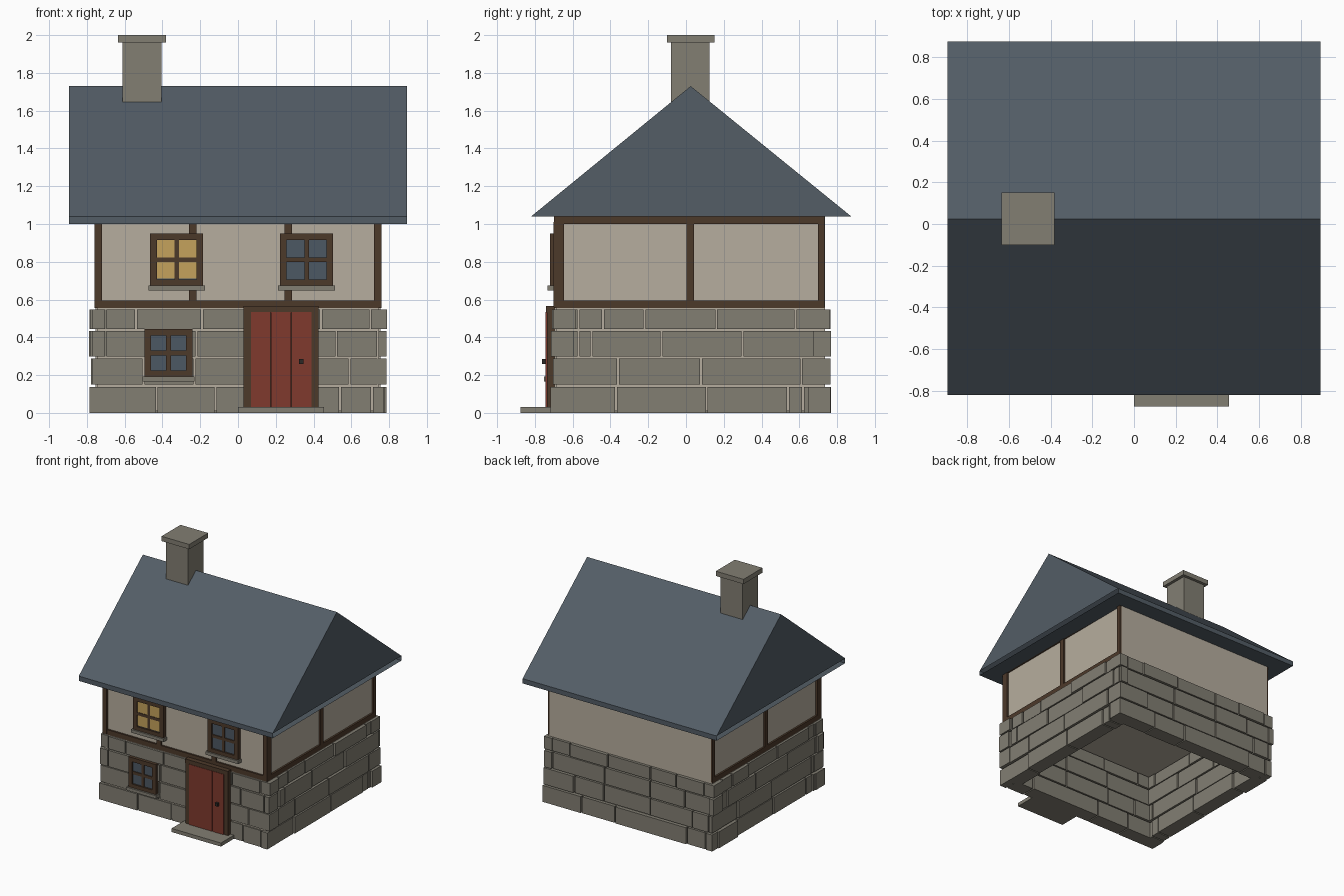
import bpy
import bmesh
import random
from mathutils import Matrix, Vector

default_cube = bpy.data.objects.get("Cube")
if default_cube:
    bpy.data.objects.remove(default_cube, do_unlink=True)

rng = random.Random(4)


def make_material(name, srgb):
    """Flat material from a display colour, stored as linear values."""
    linear = [((c + 0.055) / 1.055) ** 2.4 for c in srgb] + [1.0]
    mat = bpy.data.materials.new(name)
    mat.use_nodes = True
    mat.diffuse_color = linear
    shader = mat.node_tree.nodes["Principled BSDF"]
    shader.inputs["Base Color"].default_value = linear
    shader.inputs["Roughness"].default_value = 0.9
    return mat


stone = make_material("grey stone", (0.51, 0.495, 0.45))
plaster = make_material("cream plaster", (0.715, 0.68, 0.62))
timber = make_material("dark timber", (0.30, 0.225, 0.165))
slate = make_material("blue slate", (0.325, 0.365, 0.40))
door_red = make_material("door red", (0.50, 0.225, 0.18))
glass = make_material("dark glass", (0.30, 0.345, 0.39))
lit_glass = make_material("lit glass", (0.77, 0.635, 0.36))
iron = make_material("dark iron", (0.17, 0.16, 0.15))


def finish(name, bm, mat):
    mesh = bpy.data.meshes.new(name)
    bm.to_mesh(mesh)
    bm.free()
    mesh.materials.append(mat)
    obj = bpy.data.objects.new(name, mesh)
    bpy.context.collection.objects.link(obj)
    return obj


def add_box(bm, x, y, z):
    """Add a box given its (low, high) range on each axis."""
    low, high = (Vector(v) for v in zip(x, y, z))
    bmesh.ops.create_cube(bm, size=1, matrix=Matrix.Translation((low + high) / 2)
                          @ Matrix.Diagonal((*(high - low), 1)))


def boxes(name, mat, *ranges):
    bm = bmesh.new()
    for x, y, z in ranges:
        add_box(bm, x, y, z)
    return finish(name, bm, mat)


def around(centre, width):
    return (centre - width / 2, centre + width / 2)


# Main extents
WALL_X = 0.745
FRONT, BACK = -0.685, 0.735
FLOOR = 0.56
EAVE, GABLE_BASE, RIDGE = 1.0, 1.04, 1.73
ROOF_X, ROOF_FRONT, ROOF_BACK = 0.895, -0.82, 0.875
side_y = (FRONT, BACK)

# Upper storey, reaching up inside the roof
boxes("upper_storey", plaster, ((-WALL_X, WALL_X), side_y, (FLOOR, 1.12)))

# Mortar core of the hollow ground floor
core_z = (0.01, FLOOR)
boxes("mortar_core", plaster,
      ((-WALL_X, WALL_X), (FRONT - 0.01, FRONT + 0.06), core_z),
      ((-WALL_X, WALL_X), (BACK - 0.06, BACK), core_z),
      ((-WALL_X - 0.01, -WALL_X + 0.06), side_y, core_z),
      ((WALL_X - 0.06, WALL_X + 0.01), side_y, core_z))

# Stone courses: joint positions along each wall
courses = [(0, 0.137), (0.15, 0.287), (0.298, 0.434), (0.445, 0.548)]
front_joints = [(-0.43, -0.12, 0.54, 0.71), (-0.5, -0.23, 0.2, 0.59, 0.74),
                (-0.7, -0.22, 0.2, 0.52, 0.74), (-0.7, -0.54, -0.19, 0.2, 0.44, 0.7)]
side_joints = [(-0.63, -0.37, 0.11, 0.54, 0.62), (-0.63, -0.36, 0.08, 0.61),
               (-0.57, -0.5, -0.13, 0.3, 0.68), (-0.57, -0.44, -0.22, 0.16, 0.58, 0.66)]


def stone_wall(name, joints, start, end, outer, sign, along_x, flip=False):
    """Lay the courses of one wall; sign is the outward direction."""
    bm = bmesh.new()
    for z, row in zip(courses, joints):
        if flip:
            row = sorted(start + end - j for j in row)
        cuts = [start + rng.uniform(-0.01, 0.01), *row, end + rng.uniform(-0.01, 0.01)]
        for a, b in zip(cuts, cuts[1:]):
            face = outer + rng.uniform(-0.008, 0.008)
            depth = sorted((sign * face, sign * (face - 0.12)))
            run = (a + 0.005, b - 0.005)
            add_box(bm, *((run, depth) if along_x else (depth, run)), z)
    finish(name, bm, stone)


stone_wall("front_stones", front_joints, -0.785, 0.785, 0.71, -1, True)
stone_wall("back_stones", front_joints, -0.785, 0.785, 0.76, 1, True, flip=True)
stone_wall("left_stones", side_joints, -0.7, 0.76, 0.775, 1, False)
stone_wall("right_stones", side_joints, -0.7, 0.76, 0.775, -1, False, flip=True)

# Timber frame on the front
beam_z = (FLOOR - 0.005, 0.595)
post_z = (FLOOR, EAVE + 0.01)
front_y = (-0.7, FRONT + 0.02)
boxes("front_timbers", timber,
      ((-0.755, 0.755), front_y, beam_z),
      *((around(x, 0.04), front_y, post_z) for x in (-0.24, 0.267)))

# Timber frame on each gable wall, with the corner posts
for label, s in (("left", 1), ("right", -1)):
    outer = sorted((s * 0.76, s * 0.72))
    back_end = BACK - 0.002
    boxes(label + "_timbers", timber,
          (outer, (-0.702, -0.645), post_z),
          (outer, (0.7, back_end), post_z),
          (outer, around(0.022, 0.04), post_z),
          (outer, (-0.7, back_end), beam_z),
          (outer, (-0.7, back_end), (EAVE, GABLE_BASE)))

# Roof: slopes, gables, fascias and soffit; gable ends are open under the triangles
bm = bmesh.new()
profile = [(ROOF_FRONT, EAVE), (ROOF_FRONT, GABLE_BASE), (0.025, RIDGE),
           (ROOF_BACK, GABLE_BASE), (ROOF_BACK, EAVE)]
ends = [[bm.verts.new((x, y, z)) for y, z in profile] for x in (-ROOF_X, ROOF_X)]
for i in range(len(profile)):
    j = (i + 1) % len(profile)
    bm.faces.new((ends[0][i], ends[0][j], ends[1][j], ends[1][i]))
for end in ends:
    bm.faces.new(end[1:4])
bmesh.ops.recalc_face_normals(bm, faces=bm.faces)
finish("roof", bm, slate)

# Chimney
boxes("chimney", stone,
      (around(-0.508, 0.205), around(0.023, 0.205), (1.5, 1.965)),
      (around(-0.508, 0.255), around(0.025, 0.25), (1.96, 2.0)))


def window(name, x, z, size, front, sill_front, lit=False):
    """Window centred at x, z: frame, cross bars, glass and sill."""
    half, rail = size / 2, 0.035
    deep = (front, FRONT + 0.01)
    bars = (front + 0.006, FRONT)
    wide, tall = around(x, size), around(z, size)
    boxes(name + "_frame", timber,
          ((x - half, x - half + rail), deep, tall),
          ((x + half - rail, x + half), deep, tall),
          (wide, deep, (z - half, z - half + rail)),
          (wide, deep, (z + half - rail, z + half)),
          (around(x, 0.024), bars, around(z, size - 0.04)),
          (around(x, size - 0.04), bars, around(z, 0.024)))
    pane = size - 0.04
    boxes(name + "_glass", glass,
          (around(x, pane), (front + 0.014, FRONT), around(z, pane)))
    if lit:
        boxes(name + "_glow", lit_glass,
              (around(x, 0.215), (front + 0.01, front + 0.015), around(z + 0.008, 0.215)))
    boxes(name + "_sill", stone,
          (around(x, size + 0.02), (sill_front, FRONT), (z - half - 0.022, z - half + 0.004)))


window("upper_right_window", -0.325, 0.81, 0.28, -0.72, -0.732, lit=True)
window("upper_left_window", 0.363, 0.81, 0.28, -0.72, -0.732)
window("lower_window", -0.368, 0.317, 0.255, -0.738, -0.752)

# Door with frame, planks, handle and step
frame_y = (-0.737, FRONT)
boxes("door_frame", timber,
      ((0.03, 0.068), frame_y, (0, FLOOR)),
      ((0.388, 0.425), frame_y, (0, FLOOR)),
      ((0.03, 0.425), (-0.74, FRONT), (0.532, 0.567)),
      ((0.06, 0.39), (-0.73, FRONT), (0.01, 0.54)))
plank = 0.108
boxes("door_planks", door_red,
      *((around(0.228 + i * plank, plank - 0.004), (-0.743, FRONT), (0.03, 0.533))
        for i in (-1, 0, 1)))
boxes("door_handle", iron, (around(0.334, 0.024), (-0.762, -0.74), around(0.273, 0.026)))
boxes("door_step", stone, ((0, 0.455), (-0.875, FRONT), (0, 0.03)))
